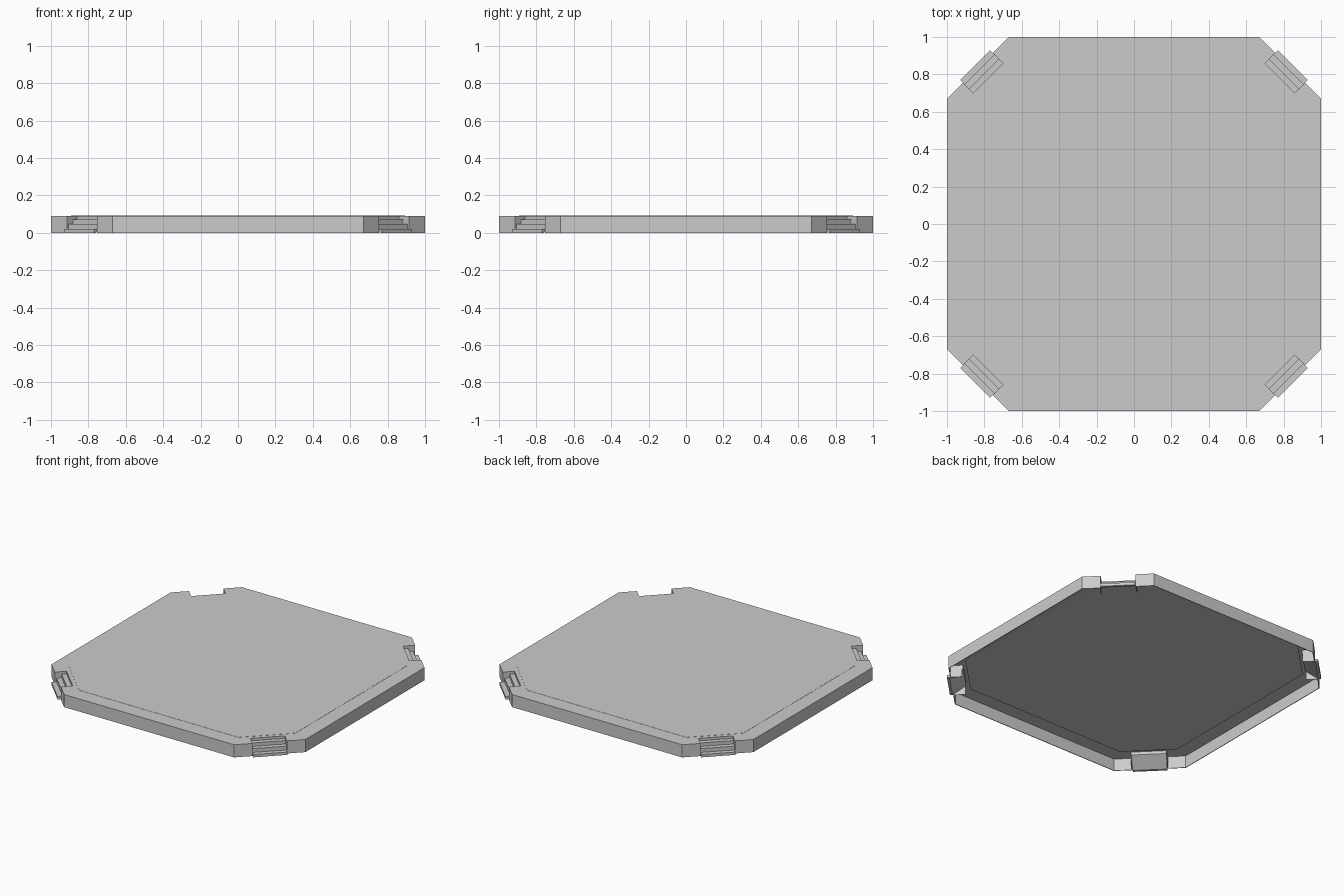
import bpy, bmesh, math
from mathutils import Matrix, Vector

cube = bpy.data.objects.get("Cube")
if cube:
    bpy.data.objects.remove(cube, do_unlink=True)

grey = bpy.data.materials.new("light_grey")
grey.use_nodes = True
colour = (0.6, 0.6, 0.6, 1)
grey.diffuse_color = colour
grey.node_tree.nodes["Principled BSDF"].inputs["Base Color"].default_value = colour

HEIGHT = 0.09
EDGE = 0.67                              # half length of each long side
CORNER = (1 + EDGE) / math.sqrt(2)       # centre to cut corner
CORNER_HALF = (1 - EDGE) / math.sqrt(2)  # half width of cut corner
NOTCH, NOTCH_HALF = 1.103, 0.113


def diagonal(radius, side, z, turn):
    """Point given along and across a corner diagonal."""
    return Matrix.Rotation(math.pi * (0.25 + turn / 2), 3, 'Z') @ Vector((radius, side, z))


def finish(name, bm):
    bmesh.ops.recalc_face_normals(bm, faces=bm.faces)
    mesh = bpy.data.meshes.new(name)
    bm.to_mesh(mesh)
    bm.free()
    mesh.materials.append(grey)
    obj = bpy.data.objects.new(name, mesh)
    bpy.context.collection.objects.link(obj)
    return obj


def prism(name, lower, offset):
    """Closed solid swept from one polygon along an offset."""
    bm = bmesh.new()
    face = bm.faces.new([bm.verts.new(p) for p in lower])
    new = bmesh.ops.extrude_face_region(bm, geom=[face], use_keep_orig=True)["geom"]
    bmesh.ops.translate(bm, vec=offset, verts=[v for v in new if isinstance(v, bmesh.types.BMVert)])
    return finish(name, bm)


# Notched octagonal shell, open underneath and at the back of each notch
bm = bmesh.new()
corner = [(CORNER, -CORNER_HALF), (CORNER, -NOTCH_HALF), (NOTCH, -NOTCH_HALF),
          (NOTCH, NOTCH_HALF), (CORNER, NOTCH_HALF), (CORNER, CORNER_HALF)]
outline = [(r, s, k) for k in range(4) for r, s in corner]
top = [bm.verts.new(diagonal(r, s, HEIGHT, k)) for r, s, k in outline]
low = [bm.verts.new(diagonal(r, s, 0, k)) for r, s, k in outline]
bm.faces.new(top)
for i in range(len(top)):
    j = (i + 1) % len(top)
    if i % 6 != 2:
        bm.faces.new((low[i], low[j], top[j], top[i]))
shell = finish("platform_shell", bm)
# Make sure the top looks up so the thickness goes inward
if max(shell.data.polygons, key=lambda p: len(p.vertices)).normal.z < 0:
    shell.data.flip_normals()
thick = shell.modifiers.new("thickness", 'SOLIDIFY')
thick.thickness = 0.005
thick.offset = -1

# Central deck panel
panel = [diagonal(1.076, s, 0.081, k) for k in range(4) for s in (-0.186, 0.186)]
prism("deck_panel", panel, Vector((0, 0, 0.0102)))

# Corner steps with a sloped underside
treads = [(1.202, 0.02), (1.169, 0.047), (1.136, 0.072), (NOTCH, HEIGHT)]
profile = [(1.185, 0), (1.202, 0)]
for i, (radius, z) in enumerate(treads):
    profile.append((radius, z))
    if i < len(treads) - 1:
        profile.append((treads[i + 1][0], z))
profile += [(1.097, HEIGHT), (1.097, 0.065)]
half = NOTCH_HALF - 0.0005
for k, name in enumerate(("back_left", "back_right", "front_right", "front_left")):
    side = [diagonal(r, -half, z, k) for r, z in profile]
    prism(name + "_steps", side, diagonal(0, 2 * half, 0, k))
